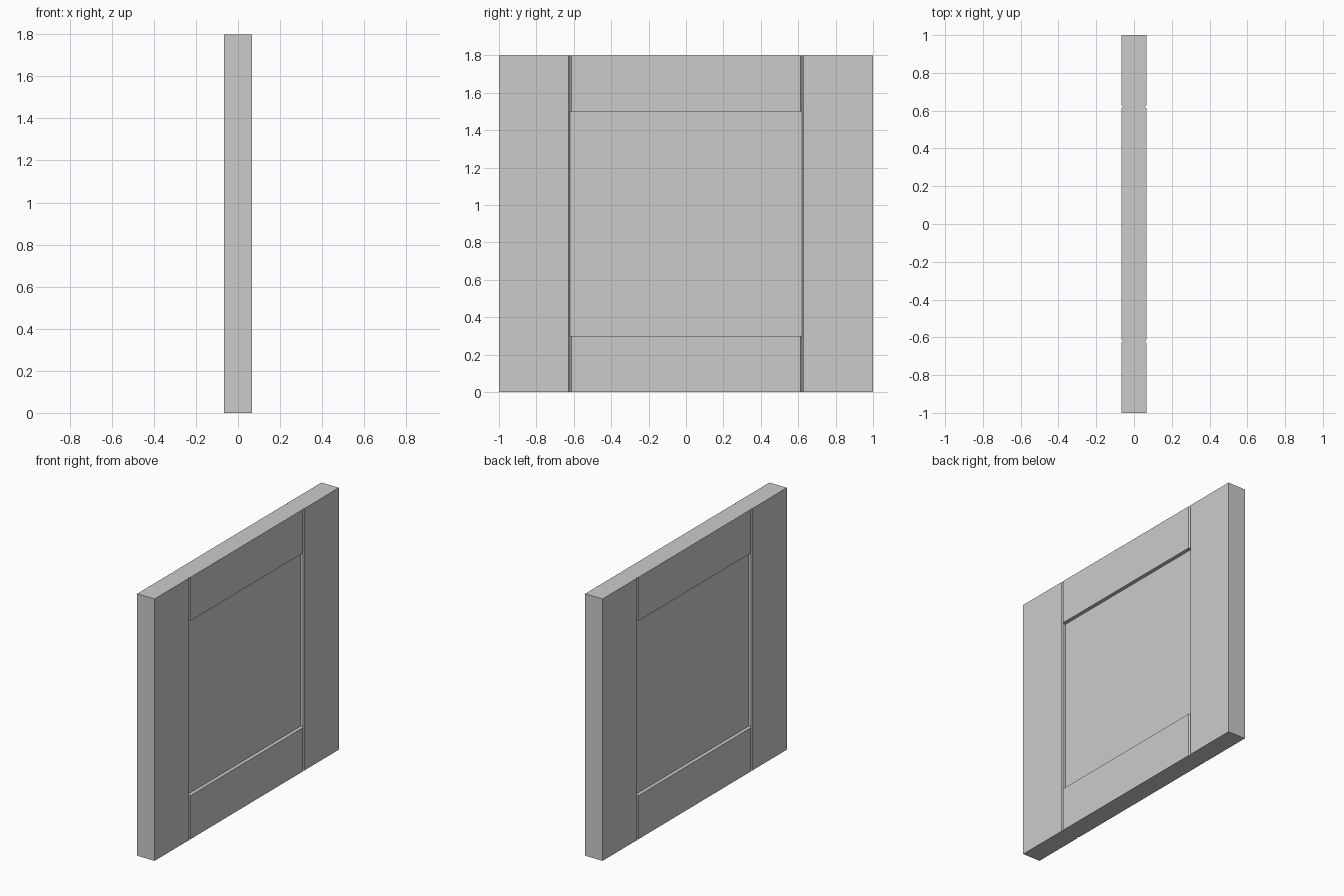
import bpy, bmesh

if "Cube" in bpy.data.objects:
    bpy.data.objects.remove(bpy.data.objects["Cube"])

T = 0.0665      # half thickness
V = 0.008       # v-groove half width and depth
S = 0.62        # joint line between stile and rail
H = 1.8
RAIL = 0.3
RECESS = 0.025


def extrude_profile(name, pts, z0, z1):
    bm = bmesh.new()
    face = bm.faces.new([bm.verts.new((x, y, z0)) for x, y in pts])
    ext = bmesh.ops.extrude_face_region(bm, geom=[face])
    top = [g for g in ext["geom"] if isinstance(g, bmesh.types.BMVert)]
    bmesh.ops.translate(bm, verts=top, vec=(0, 0, z1 - z0))
    bmesh.ops.recalc_face_normals(bm, faces=bm.faces)
    mesh = bpy.data.meshes.new(name)
    bm.to_mesh(mesh)
    bm.free()
    obj = bpy.data.objects.new(name, mesh)
    bpy.context.collection.objects.link(obj)
    return obj


# Upright stiles, inner edges chamfered to form the v-groove
for side, label in ((-1, "left"), (1, "right")):
    pts = [(-T, 1), (T, 1), (T, S + V), (T - V, S), (-T + V, S), (-T, S + V)]
    extrude_profile(label + "_stile", [(x, side * y) for x, y in pts], 0, H)

# Horizontal rails with chamfered ends
rail = [(T, -S + V), (T, S - V), (T - V, S), (-T + V, S),
        (-T, S - V), (-T, -S + V), (-T + V, -S), (T - V, -S)]
extrude_profile("bottom_rail", rail, 0, RAIL)
extrude_profile("top_rail", rail, H - RAIL, H)

# Recessed centre panel
p = T - RECESS
extrude_profile("centre_panel", [(-p, -S), (p, -S), (p, S), (-p, S)], RAIL, H - RAIL)
